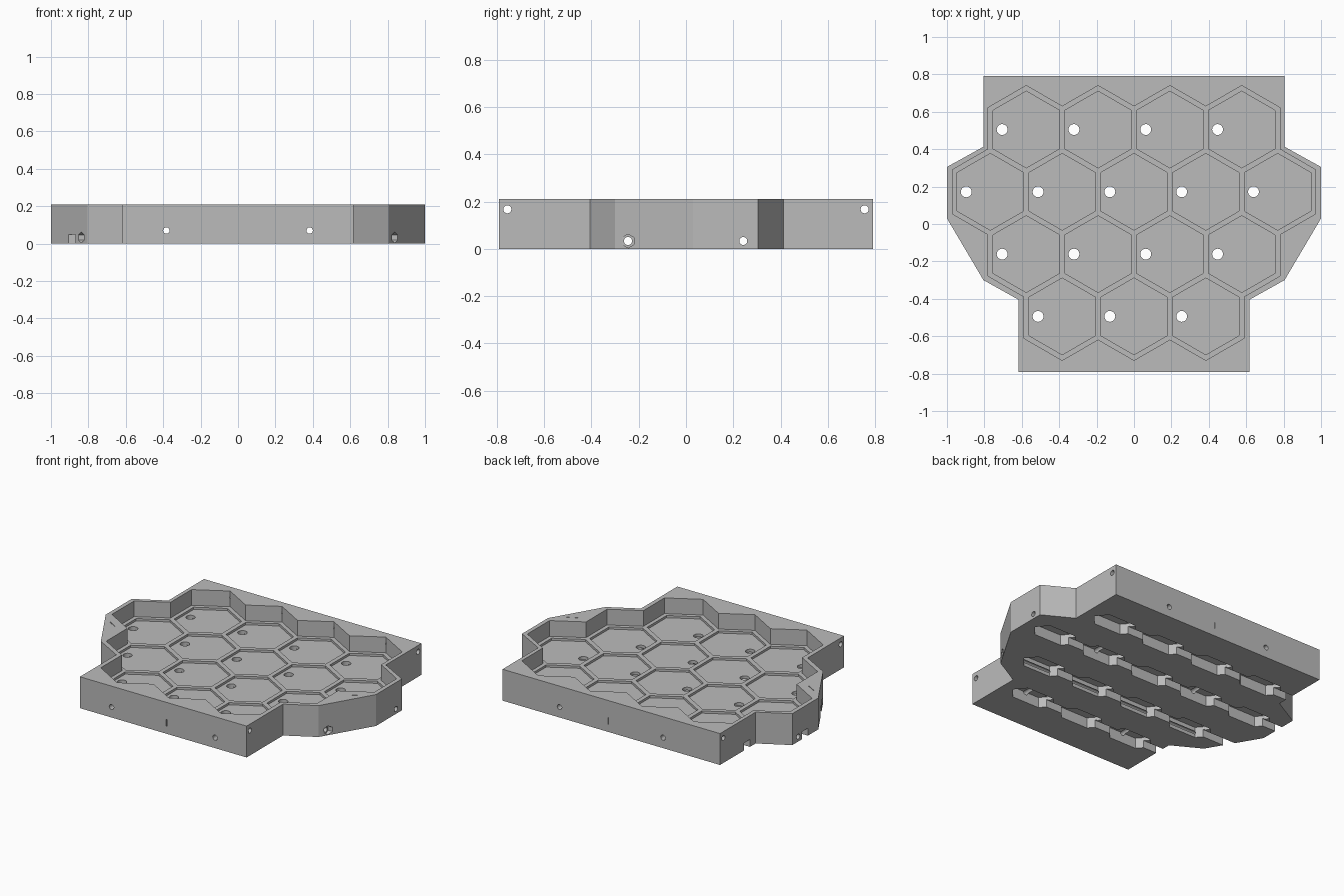
import bpy, bmesh, math
from mathutils import Matrix, Vector

if "Cube" in bpy.data.objects:
    bpy.data.objects.remove(bpy.data.objects["Cube"])

TOP, LEDGE, FLOOR, POCKET = 0.21, 0.105, 0.09, 0.07
PITCH, ROW = 0.384, 0.333

grey = bpy.data.materials.new("plain_grey")
grey.diffuse_color = (0.5, 0.5, 0.5, 1)
grey.use_nodes = True
grey.node_tree.nodes["Principled BSDF"].inputs["Base Color"].default_value = grey.diffuse_color


def prism(bm, pts, z0, z1, mat=Matrix()):
    """Extrude a counter-clockwise outline from z0 to z1."""
    low = [bm.verts.new(mat @ Vector((x, y, z0))) for x, y in pts]
    high = [bm.verts.new(mat @ Vector((x, y, z1))) for x, y in pts]
    n = len(pts)
    bm.faces.new(low[::-1])
    bm.faces.new(high)
    for i in range(n):
        j = (i + 1) % n
        bm.faces.new((low[i], low[j], high[j], high[i]))


def ngon(r, n, cx=0, cy=0, start=math.pi / 2):
    return [(cx + r * math.cos(start + i * math.tau / n),
             cy + r * math.sin(start + i * math.tau / n)) for i in range(n)]


def rect(x0, x1, y0, y1):
    return [(x0, y0), (x1, y0), (x1, y1), (x0, y1)]


def make(name, bm):
    bmesh.ops.recalc_face_normals(bm, faces=bm.faces)
    me = bpy.data.meshes.new(name)
    bm.to_mesh(me)
    bm.free()
    me.materials.append(grey)
    ob = bpy.data.objects.new(name, me)
    bpy.context.collection.objects.link(ob)
    return ob


# Stepped outer body
right = [(0.617, -0.79), (0.617, -0.405), (0.805, -0.3), (1, 0.03),
         (1, 0.305), (0.805, 0.413), (0.805, 0.79)]
bm = bmesh.new()
prism(bm, right + [(-x, y) for x, y in reversed(right)], 0, TOP)
tray = make("hex_tray", bm)


def cut(name, bm):
    cutter = make(name, bm)
    cutter.hide_render = True
    mod = tray.modifiers.new(name, 'BOOLEAN')
    mod.operation = 'DIFFERENCE'
    mod.solver = 'EXACT'
    mod.use_self = True
    mod.object = cutter
    bpy.context.view_layer.objects.active = tray
    bpy.ops.object.modifier_apply(modifier=name)
    bpy.data.objects.remove(cutter)


rows = [(4, 0.505), (5, 0.505 - ROW), (4, 0.505 - 2 * ROW), (3, 0.505 - 3 * ROW)]
cells = [((i - (n - 1) / 2) * PITCH, y) for n, y in rows for i in range(n)]

# Joined upper recess, down to the ledge
bm = bmesh.new()
for x, y in cells:
    prism(bm, ngon(0.235, 6, x, y), LEDGE, TOP + 0.1)
cut("recess", bm)

# Separate cell pockets between low ribs
bm = bmesh.new()
for x, y in cells:
    prism(bm, ngon(0.205, 6, x, y), FLOOR, TOP + 0.1)
cut("cell_pockets", bm)

# Underside pockets
bm = bmesh.new()
for x, y in cells:
    prism(bm, [(x + a, y + b) for a, b in
               [(-0.16, 0), (-0.1, -0.07), (0.1, -0.07),
                (0.16, 0), (0.1, 0.07), (-0.1, 0.07)]], -0.05, POCKET)
cut("underside_pockets", bm)

# Wire channels leaving on the left
bm = bmesh.new()
for n, y in rows:
    prism(bm, rect(-1.2, (n - 1) / 2 * PITCH, y - 0.032, y + 0.032), -0.06, 0.05)
cut("wire_channels", bm)

# Round holes through the floor
bm = bmesh.new()
for x, y in cells:
    prism(bm, ngon(0.029, 24, x - 0.129, y), -0.1, 0.3)
cut("floor_holes", bm)

# Rod holes along the depth and the width
bm = bmesh.new()
for x in (-0.383, 0.383):
    prism(bm, ngon(0.017, 20), -1.1, 1.1,
          Matrix.Translation((x, 0, 0.07)) @ Matrix.Rotation(math.pi / 2, 4, 'X'))
cut("depth_rod_holes", bm)
bm = bmesh.new()
for y, z in ((-0.755, 0.167), (0.755, 0.167), (-0.245, 0.033), (0.242, 0.033)):
    prism(bm, ngon(0.017, 20), -1.1, 1.1,
          Matrix.Translation((0, y, z)) @ Matrix.Rotation(math.pi / 2, 4, 'Y'))
cut("width_rod_holes", bm)

# Six-sided nut recesses in the slanted sides
bm = bmesh.new()
for s in (-1, 1):
    prism(bm, ngon(0.029, 6, start=0), -0.1, 0.1,
          Matrix.Translation((s * 0.92, -0.245, 0.033)) @ Matrix.Rotation(math.pi / 2, 4, 'Y'))
cut("nut_recesses", bm)

# Thin alignment slits, front, back and on the two corner tops
bm = bmesh.new()
for s in (-1, 1):
    prism(bm, rect(0.021, 0.026, s * 0.79 - 0.008, s * 0.79 + 0.008), 0.05, 0.095)
    prism(bm, rect(-0.035, 0.035, -0.002, 0.002), TOP - 0.008, TOP + 0.02,
          Matrix.Translation((s * 0.885, -0.06, 0)) @ Matrix.Rotation(s * math.radians(30), 4, 'Z'))
cut("slits", bm)

# Flat faces with round holes smoothed
bpy.ops.object.select_all(action='DESELECT')
tray.select_set(True)
bpy.context.view_layer.objects.active = tray
bpy.ops.object.shade_smooth_by_angle(angle=math.radians(25))
